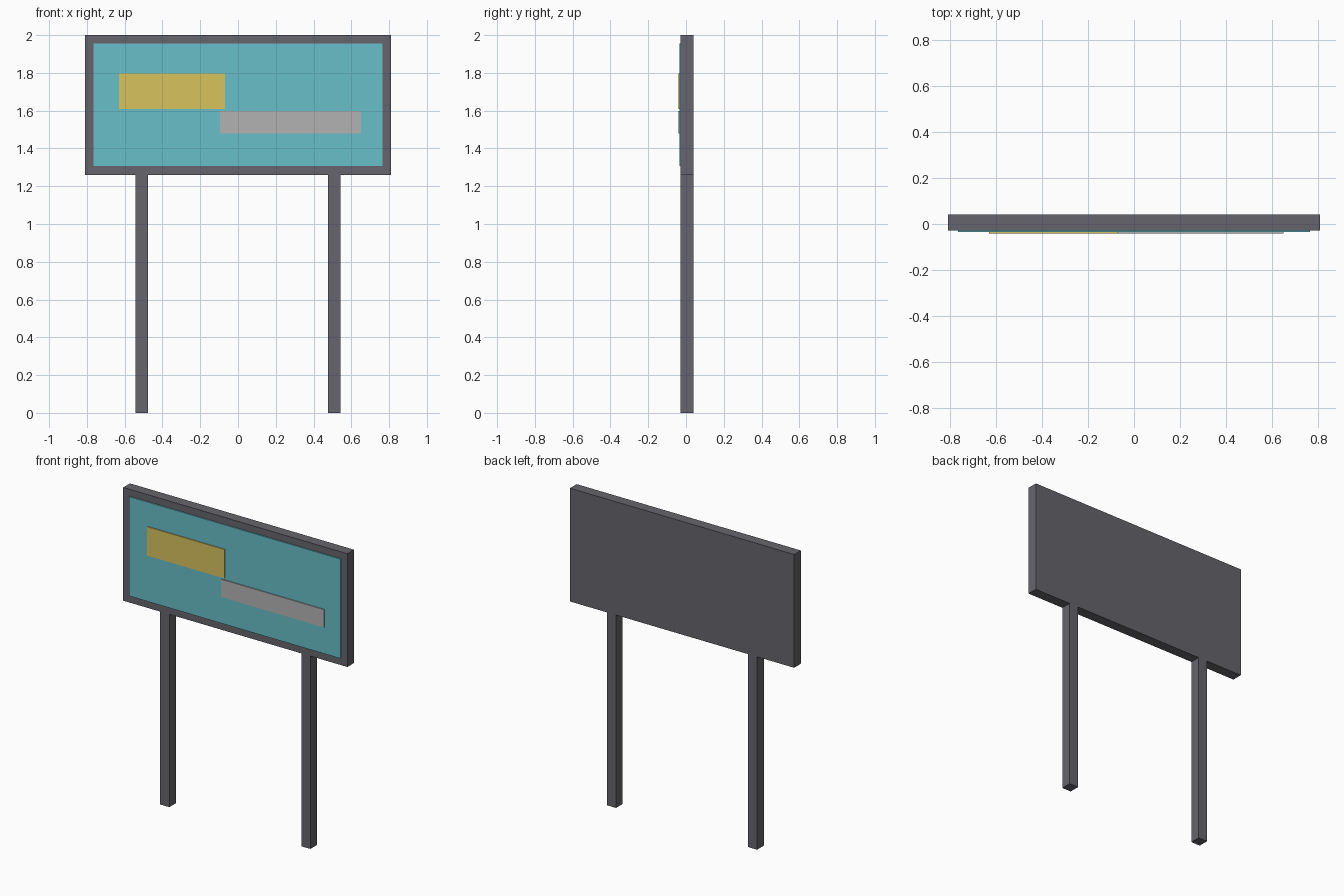
import bpy

if "Cube" in bpy.data.objects:
    bpy.data.objects.remove(bpy.data.objects["Cube"])


def material(name, color):
    m = bpy.data.materials.new(name)
    m.diffuse_color = color
    m.use_nodes = True
    m.node_tree.nodes["Principled BSDF"].inputs["Base Color"].default_value = m.diffuse_color
    return m


def box(name, x, y, z, mat=None):
    """Box spanning the given (min, max) ranges."""
    spans = (x, y, z)
    bpy.ops.mesh.primitive_cube_add(size=1, location=[(a + b) / 2 for a, b in spans])
    ob = bpy.context.object
    ob.name = name
    ob.scale = [b - a for a, b in spans]
    bpy.ops.object.transform_apply(location=False, rotation=False, scale=True)
    if mat:
        ob.data.materials.append(mat)
    return ob


dark = material("dark_grey", (0.13, 0.13, 0.15, 1))
teal = material("teal", (0.14, 0.52, 0.58, 1))
yellow = material("yellow", (0.68, 0.54, 0.11, 1))
light = material("light_grey", (0.45, 0.45, 0.45, 1))

BACK, FRONT = 0.041, -0.028   # shared depth of board and posts
FACE = -0.035                 # front of the coloured panel
TOP = -0.041                  # front of the raised blocks

# Board with its coloured panel
box("board", (-0.81, 0.81), (FRONT, BACK), (1.26, 2.0), dark)
box("panel", (-0.765, 0.765), (FACE, FRONT), (1.306, 1.955), teal)

# Raised blocks on the panel
box("upper_block", (-0.63, -0.07), (TOP, FACE), (1.608, 1.797), yellow)
box("lower_block", (-0.095, 0.65), (TOP, FACE), (1.48, 1.597), light)

# Posts
for side, cx in (("left", -0.51), ("right", 0.51)):
    box(side + "_post", (cx - 0.033, cx + 0.033), (FRONT, BACK), (0, 1.26), dark)
